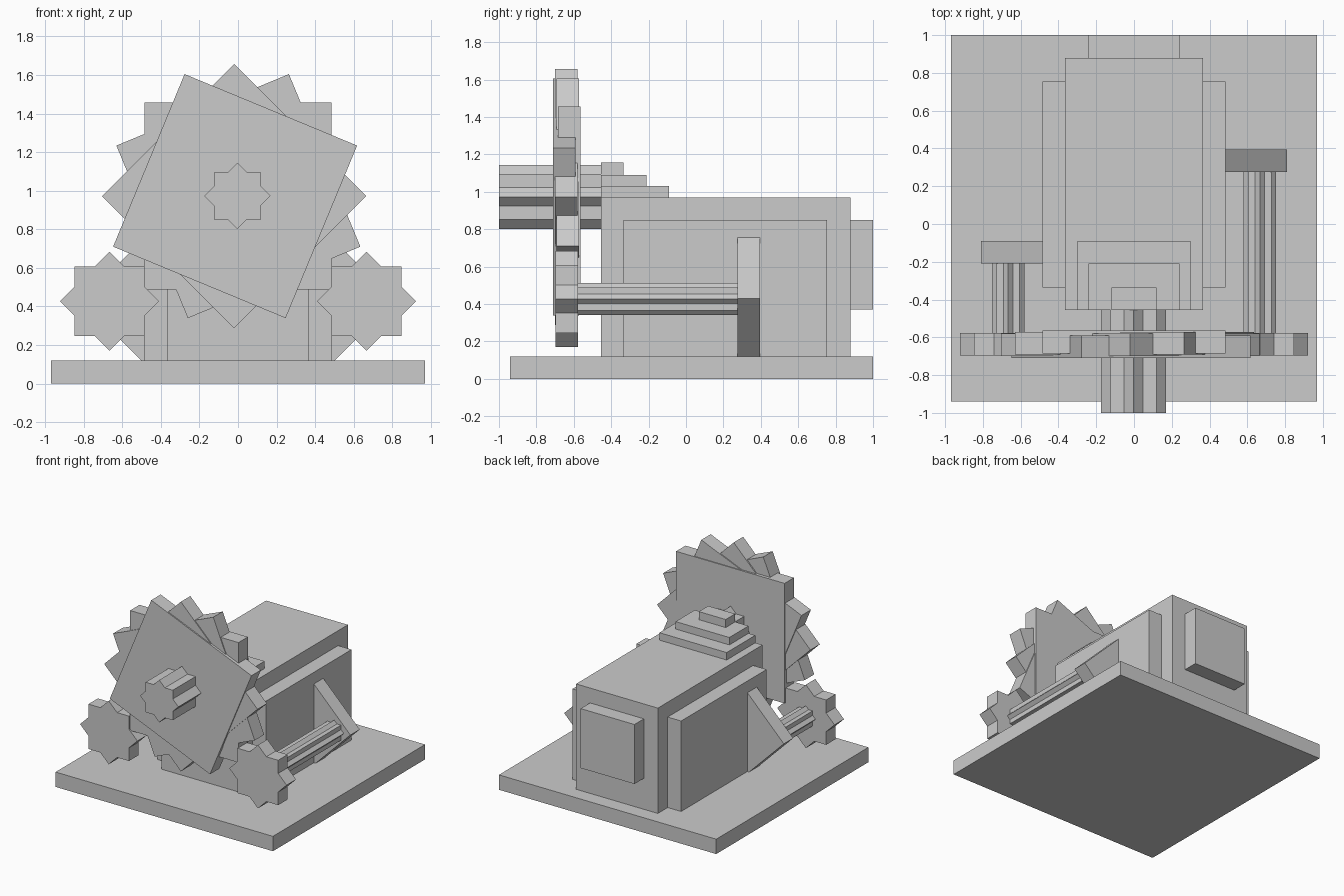
import bpy
from math import radians

cube = bpy.data.objects.get("Cube")
if cube:
    bpy.data.objects.remove(cube, do_unlink=True)

grey = bpy.data.materials.new("plain grey")
grey.use_nodes = True
grey.diffuse_color = (0.6, 0.6, 0.6, 1)
grey.node_tree.nodes["Principled BSDF"].inputs["Base Color"].default_value = (0.6, 0.6, 0.6, 1)


def box(name, x, y, z, turn=0):
    """Box spanning the given ranges, turned about its own y axis."""
    spans = (x, y, z)
    bpy.ops.mesh.primitive_cube_add(size=1, location=[(a + b) / 2 for a, b in spans])
    obj = bpy.context.object
    obj.name = name
    obj.scale = [b - a for a, b in spans]
    bpy.ops.object.transform_apply(location=False, rotation=False, scale=True)
    obj.rotation_euler.y = radians(turn)
    obj.data.materials.append(grey)
    return obj


def square_bar(name, x, z, half, y, turn):
    return box(name, (x - half, x + half), y, (z - half, z + half), turn)


def star_bar(name, x, z, half, y):
    """Eight-pointed bar made of two crossed square bars."""
    square_bar(name + "_square", x, z, half, y, 0)
    square_bar(name + "_diamond", x, z, half, y, 45)


# Base and housing
box("base_plate", (-0.97, 0.97), (-0.94, 1.0), (0, 0.12))
box("housing", (-0.365, 0.365), (-0.455, 0.88), (0.12, 0.97))
box("side_panels", (-0.485, 0.485), (-0.335, 0.755), (0.12, 0.85))
box("rear_box", (-0.24, 0.24), (0.88, 1.0), (0.37, 0.85))

# Stepped cap over the main shaft
for i, (half, back, top) in enumerate([(0.30, -0.09, 1.03), (0.24, -0.21, 1.09), (0.12, -0.335, 1.155)]):
    box(f"cap_step_{i + 1}", (-half, half), (-0.455, back), (0.97, top))

# Main shaft and its sixteen-toothed gear of four staggered squares
star_bar("main_shaft", -0.003, 0.973, 0.121, (-1.0, -0.455))
for x, front, turn in [(0, -0.685, 0), (-0.015, -0.71, 22.5), (-0.02, -0.70, 45), (0.002, -0.692, -22.5)]:
    square_bar("main_gear_square", x, 0.972, 0.484, (front, front + 0.12), turn)

# Small gears, their shafts and diamond brackets
for side, s, bracket_front in [("left", 1, 0.275), ("right", -1, -0.21)]:
    x = s * 0.666
    star_bar(side + "_gear", x, 0.427, 0.181, (-0.697, -0.577))
    star_bar(side + "_shaft", x, 0.427, 0.061, (-0.577, bracket_front))
    square_bar(side + "_bracket", s * 0.467, 0.43, 0.243, (bracket_front, bracket_front + 0.12), 45)
